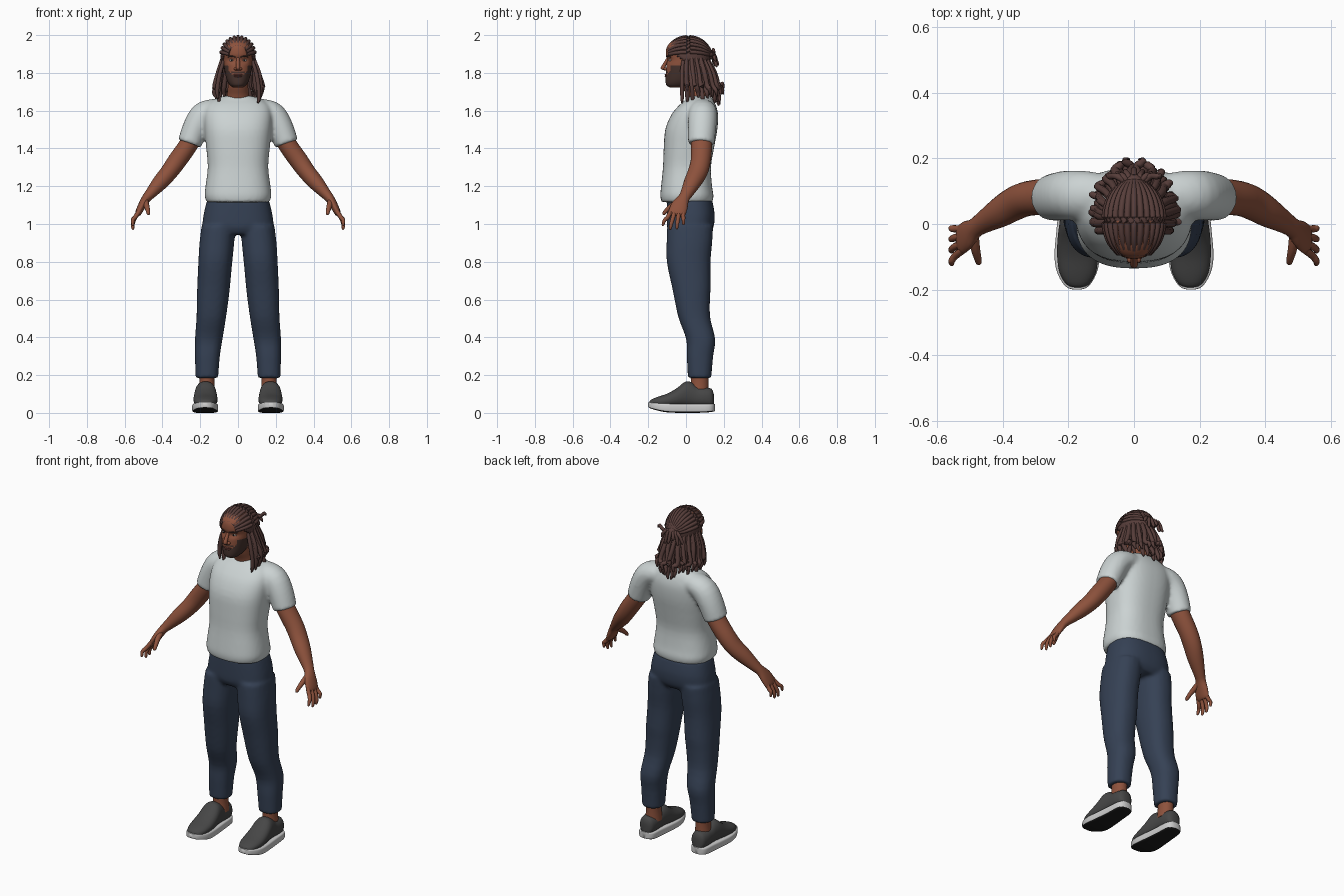
import bpy, bmesh, math, random
from mathutils import Vector, Matrix

random.seed(4)

def mat(name, r, g, b):
    m = bpy.data.materials.new(name)
    m.diffuse_color = (r, g, b, 1)
    return m

SKIN = mat("skin", 0.27, 0.085, 0.046)
HAIR = mat("hair", 0.095, 0.047, 0.042)
BEARD = mat("beard", 0.06, 0.032, 0.026)
SHIRT = mat("shirt", 0.60, 0.65, 0.65)
DENIM = mat("denim", 0.036, 0.053, 0.090)
SHOE = mat("shoe", 0.062, 0.062, 0.062)
SOLE = mat("sole", 0.60, 0.60, 0.60)
TREAD = mat("tread", 0.012, 0.012, 0.012)
LIPS = mat("lips", 0.16, 0.055, 0.045)
EYE = mat("eye", 0.50, 0.45, 0.42)

def finish(name, bm, mats, rule=None):
    bmesh.ops.recalc_face_normals(bm, faces=bm.faces)
    for f in bm.faces:
        f.smooth = True
        if rule:
            f.material_index = rule(f.calc_center_median(), f.normal)
    me = bpy.data.meshes.new(name)
    bm.to_mesh(me)
    bm.free()
    me.set_sharp_from_angle(angle=math.radians(50))
    for m in mats:
        me.materials.append(m)
    ob = bpy.data.objects.new(name, me)
    bpy.context.collection.objects.link(ob)
    return ob

def spline(rows, k):
    # Catmull-Rom resampling of ring rows
    p = [rows[0]] + list(rows) + [rows[-1]]
    out = []
    for i in range(1, len(p) - 2):
        for j in range(k):
            t = j / k
            out.append([0.5 * (2*b + (c-a)*t + (2*a-5*b+4*c-d)*t*t + (3*b-a-3*c+d)*t**3)
                        for a, b, c, d in zip(p[i-1], p[i], p[i+1], p[i+2])])
    return out + [list(rows[-1])]

def loft(bm, rows, axis=None, n=2.0, sides=24, k=3, s=1):
    # rows are (x, y, z, radius u, radius v); axis None follows the path
    rows = spline(rows, k)
    pts = [Vector((r[0] * s, r[1], r[2])) for r in rows]
    rings = []
    for i, (c, r) in enumerate(zip(pts, rows)):
        if axis == 'z':
            u, v = Vector((1, 0, 0)), Vector((0, 1, 0))
        elif axis == 'y':
            u, v = Vector((1, 0, 0)), Vector((0, 0, 1))
        else:
            t = (pts[min(i+1, len(pts)-1)] - pts[max(i-1, 0)]).normalized()
            u = Vector((0, 1, 0.01))
            u = (u - t * u.dot(t)).normalized()
            v = t.cross(u)
        ring = []
        for j in range(sides):
            a = 2 * math.pi * (j + 0.5) / sides
            ca, sa = math.cos(a), math.sin(a)
            ring.append(bm.verts.new(c + u * max(r[3], .001) * math.copysign(abs(ca)**(2/n), ca)
                                     + v * max(r[4], .001) * math.copysign(abs(sa)**(2/n), sa)))
        rings.append(ring)
    for a, b in zip(rings, rings[1:]):
        for j in range(sides):
            bm.faces.new((a[j], a[(j+1) % sides], b[(j+1) % sides], b[j]))
    bm.faces.new(rings[0])
    bm.faces.new(rings[-1])

def span(rows, x=0):
    # (z, half width, front y, back y) to ring rows
    return [(x, (f+b)/2, z, w, (b-f)/2) for z, w, f, b in rows]

def ball(bm, loc, rad):
    bmesh.ops.create_uvsphere(bm, u_segments=16, v_segments=10, radius=1,
                              matrix=Matrix.Translation(loc) @ Matrix.Diagonal((*rad, 1)))

def fuse(ob, voxel, times):
    m = ob.modifiers.new("fuse", 'REMESH')
    m.mode, m.voxel_size, m.use_smooth_shade = 'VOXEL', voxel, True
    m = ob.modifiers.new("soften", 'SMOOTH')
    m.factor, m.iterations = 0.5, times

# Shirt: body and sleeves fused into one cloth shape
bm = bmesh.new()
loft(bm, span([(1.115, .166, -.13, .14), (1.15, .177, -.136, .146), (1.2, .172, -.132, .138),
               (1.3, .16, -.122, .132), (1.4, .168, -.118, .148), (1.5, .178, -.11, .166),
               (1.58, .18, -.077, .17), (1.63, .165, -.035, .158), (1.66, .125, .0, .143),
               (1.678, .075, .015, .13)]), 'z', 2.5, 40)
for s in (1, -1):
    loft(bm, [(.06, .085, 1.60, .06, .06), (.13, .088, 1.60, .072, .062), (.185, .088, 1.575, .076, .07),
              (.225, .085, 1.51, .075, .068), (.257, .08, 1.425, .07, .064)], s=s)
fuse(finish("shirt", bm, [SHIRT]), .010, 6)

# Trousers: hips and two legs
bm = bmesh.new()
loft(bm, span([(.945, .15, -.08, .12), (.98, .186, -.1, .145), (1.05, .182, -.102, .152),
               (1.13, .163, -.1, .138)]), 'z', 2.5, 40)
for s in (1, -1):
    loft(bm, [(.165, .072, .185, .06, .062), (.162, .074, .3, .066, .07), (.155, .078, .39, .073, .077),
              (.142, .045, .5, .078, .084), (.134, .033, .6, .084, .094), (.129, .028, .67, .087, .103),
              (.120, .014, .8, .09, .116), (.112, .018, .9, .092, .121), (.103, .022, .99, .09, .122)],
         'z', 2.3, s=s)
fuse(finish("trousers", bm, [DENIM]), .010, 5)

for s, side in ((1, "left"), (-1, "right")):
    # Arm, palm, fingers and thumb
    bm = bmesh.new()
    loft(bm, [(.225, .083, 1.49, .055, .05), (.262, .083, 1.42, .056, .05), (.322, .078, 1.335, .053, .05),
              (.365, .062, 1.275, .052, .046), (.41, .035, 1.222, .046, .042), (.46, .005, 1.165, .034, .030),
              (.486, -.013, 1.135, .031, .024), (.507, -.032, 1.10, .044, .021),
              (.527, -.047, 1.06, .046, .017), (.533, -.05, 1.045, .038, .01)], s=s)
    for i, (y, tip, low) in enumerate(((-.080, -.122, .995), (-.059, -.083, .975), (-.037, -.048, .978), (-.016, -.013, 1.0))):
        loft(bm, [(.522, y, 1.07, .011, .012), (.545, (y*.6+tip*.4), 1.035, .0115, .0115),
                  (.557, (y*.2+tip*.8), low+.025, .010, .010), (.556, tip, low, .007, .007),
                  (.555, tip, low-.006, .002, .002)], sides=10, s=s)
    loft(bm, [(.49, -.03, 1.125, .016, .016), (.485, -.07, 1.10, .015, .015), (.478, -.10, 1.075, .012, .012),
              (.474, -.118, 1.055, .009, .009), (.473, -.123, 1.05, .002, .002)], sides=10, s=s)
    finish(side + "_arm", bm, [SKIN])

    # Ankle
    bm = bmesh.new()
    loft(bm, [(.165, .07, .10, .045, .05), (.165, .072, .17, .04, .047), (.165, .072, .24, .045, .05)], 'z', s=s)
    finish(side + "_ankle", bm, [SKIN])

    # Shoe upper, lofted from toe to heel: (y, half width, top)
    bm = bmesh.new()
    loft(bm, [(.172, y, (t+.03)/2, w, (t-.03)/2) for y, w, t in
              ((-.194, .012, .058), (-.185, .034, .07), (-.15, .055, .085), (-.1, .063, .102),
               (-.05, .062, .13), (-.005, .057, .165), (.03, .052, .162), (.06, .05, .142),
               (.1, .049, .135), (.135, .04, .128), (.147, .018, .1))], 'y', 2.3, s=s)
    finish(side + "_shoe", bm, [SHOE])

    # Sole with a dark tread
    bm = bmesh.new()
    loft(bm, [(.174, y, (lo+hi)/2, w, (hi-lo)/2) for y, w, lo, hi in
              ((-.2, .012, .03, .056), (-.19, .036, .024, .056), (-.15, .06, .012, .053), (-.1, .069, .003, .05),
               (-.03, .064, .0, .048), (.05, .056, .0, .048), (.12, .05, .003, .048),
               (.145, .034, .007, .048), (.153, .012, .01, .048))], 'y', 6, s=s)
    finish(side + "_sole", bm, [SOLE, TREAD], lambda c, nn: int(nn.z < -.5))

# Neck
bm = bmesh.new()
loft(bm, [(0, .075, 1.62, .075, .06), (0, .06, 1.68, .06, .058), (0, .035, 1.73, .054, .056),
          (0, .025, 1.79, .054, .056)], 'z')
finish("neck", bm, [SKIN])

# Head with a beard coloured along the jaw
def beard(c, nn):
    cheek = (c.x/.054)**2 + ((c.z-1.838)/.055)**2 < 1
    moustache = abs(c.x) < .034 and 1.797 < c.z < 1.812
    return int(1.727 < c.z < 1.838 and c.y < .005 and (moustache or not cheek))

bm = bmesh.new()
loft(bm, span([(1.722, .026, -.085, -.01), (1.735, .043, -.104, .02), (1.76, .058, -.108, .055),
               (1.80, .069, -.106, .08), (1.84, .075, -.104, .09), (1.87, .077, -.1, .095),
               (1.9, .078, -.107, .1), (1.94, .073, -.1, .095), (1.97, .055, -.07, .07),
               (1.985, .03, -.03, .04)]), 'z', 2.2, 56, 5)
# eye sockets pressed in
for v in bm.verts:
    d = ((abs(v.co.x)-.033)/.02)**2 + ((v.co.z-1.867)/.014)**2
    if v.co.y < 0:
        v.co.y += .008 * math.exp(-d)
finish("head", bm, [SKIN, BEARD], beard)

# Nose
bm = bmesh.new()
loft(bm, [(0, -.092, 1.885, .008, .008), (0, -.108, 1.855, .010, .010), (0, -.122, 1.826, .012, .013),
          (0, -.110, 1.815, .010, .010), (0, -.098, 1.812, .008, .008)], 'z', sides=16)
for s in (1, -1):
    ball(bm, (s*.013, -.107, 1.821), (.009, .012, .008))
finish("nose", bm, [SKIN])

# Lips
bm = bmesh.new()
ball(bm, (0, -.102, 1.790), (.025, .011, .005))
ball(bm, (0, -.102, 1.782), (.021, .011, .006))
finish("lips", bm, [LIPS])

# Eyes, irises and brows
white, iris, brow = bmesh.new(), bmesh.new(), bmesh.new()
for s in (1, -1):
    ball(white, (s*.033, -.083, 1.867), (.014, .007, .006))
    ball(iris, (s*.033, -.087, 1.867), (.005, .005, .005))
    loft(brow, [(.014, -.102, 1.884, .003, .003), (.035, -.096, 1.889, .004, .004),
                (.054, -.082, 1.884, .003, .003)], sides=8, s=s)
finish("eyes", white, [EYE])
finish("irises", iris, [TREAD])
finish("eyebrows", brow, [BEARD])

# Hair cap cut along the hairline
bm = bmesh.new()
bmesh.ops.create_uvsphere(bm, u_segments=48, v_segments=32, radius=1,
    matrix=Matrix.Translation((0, .012, 1.885)) @ Matrix.Diagonal((.092, .118, .106, 1)))
cut = [f for f in bm.faces for c in [f.calc_center_median()]
       if c.z < 1.80 or (c.y < .0 and c.z < 1.935 - (c.y + .1) * .8)]
bmesh.ops.delete(bm, geom=cut, context='FACES')
cap = finish("hair_cap", bm, [HAIR])
cap.modifiers.new("thickness", 'SOLIDIFY').thickness = .012

# Locks combed back over the crown to a tie
bm = bmesh.new()
for i in range(-6, 7):
    a = i / 6 * 1.35
    path = []
    for j in range(6):
        t = -1.05 + j * .42
        x, h = math.sin(a) * math.cos(t), math.cos(a) * math.cos(t)
        path.append((.091*x, .012 + .117*math.sin(t), 1.887 + .103*h, .011, .010))
    loft(bm, path + [(0, .135, 1.90, .011, .011)], sides=8)
finish("combed_locks", bm, [HAIR])

# Loose ends fanning out of the tie
bm = bmesh.new()
ball(bm, (0, .128, 1.895), (.03, .025, .025))
for i in range(7):
    x = (i - 3) / 3
    z = 1.87 + random.uniform(-.03, .06)
    loft(bm, [(x*.02, .12, 1.895, .009, .009), (x*.05, .145, 1.9, .010, .010),
              (x*.075, .165 - .02*abs(x), z, .009, .009), (x*.08, .172 - .02*abs(x), z-.015, .003, .003)], sides=8)
finish("tied_locks", bm, [HAIR])

# Hanging locks around the sides and back, two layers
bm = bmesh.new()
for layer, count in ((0, 21), (1, 14)):
    for i in range(count):
        a = (i / (count-1) * 2 - 1) * math.radians(112 - 12*layer)
        sx, cy = math.sin(a), math.cos(a)
        r = 1 + .12*layer + random.uniform(-.06, .08)
        end = 1.625 + .05*layer + random.uniform(0, .05)
        w = random.uniform(.011, .0145)
        top = 1.865 + .015*layer
        jx = random.uniform(-.012, .012)
        loft(bm, [(sx*.082, .02 + cy*.092, top, w*.8, w*.8),
                  (sx*.098*r, .024 + cy*.115*r, 1.80, w, w),
                  (sx*.112*r + jx, .03 + cy*.128*r, 1.73, w, w),
                  (sx*.112*r - jx, .035 + cy*.14*r, end + .03, w*.9, w*.9),
                  (sx*.108*r, .035 + cy*.145*r, end, w*.35, w*.35)], sides=8)
finish("hanging_locks", bm, [HAIR])
